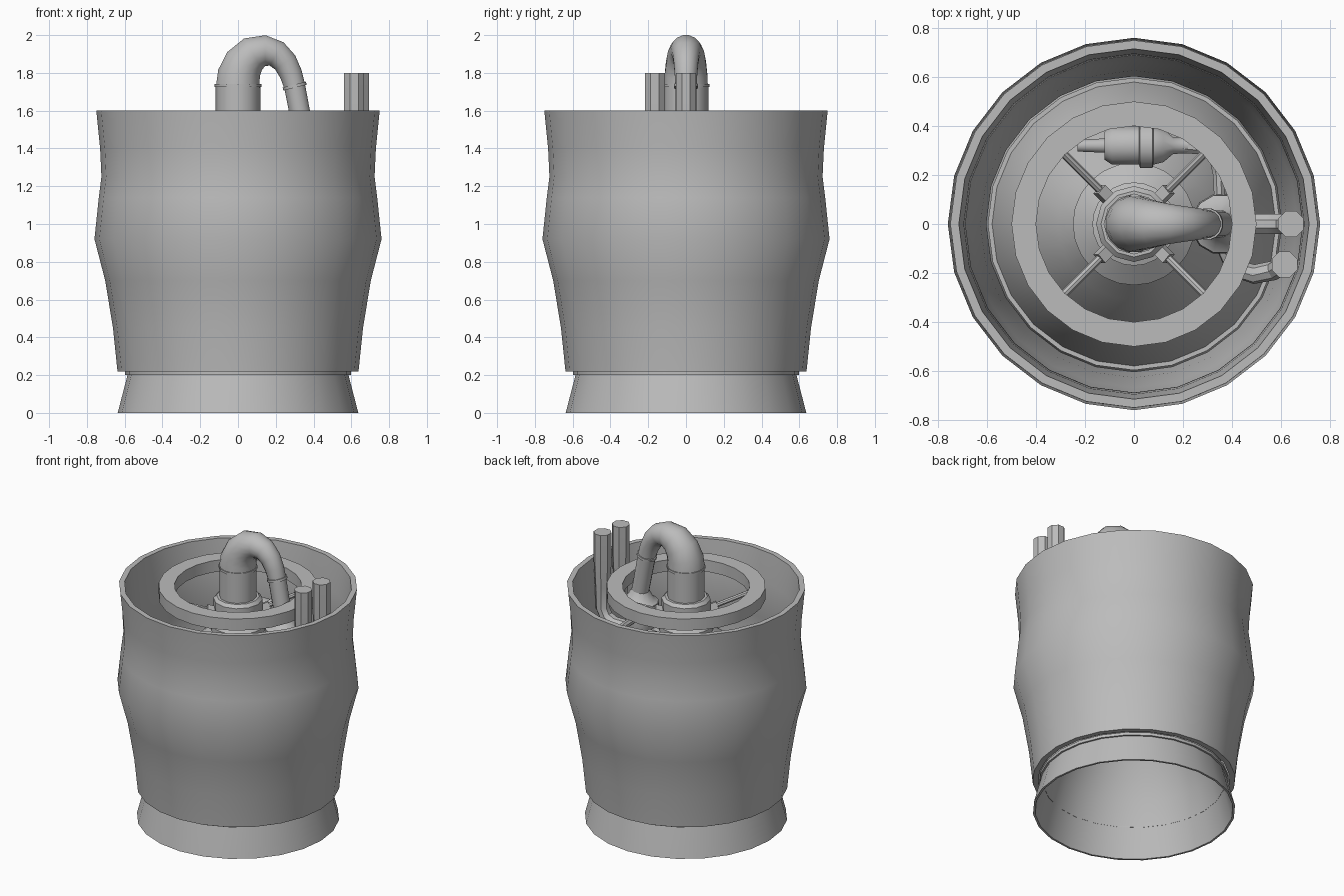
import bpy, bmesh, math
from mathutils import Vector

if "Cube" in bpy.data.objects:
    bpy.data.objects.remove(bpy.data.objects["Cube"])

grey = bpy.data.materials.new("engine grey")
grey.diffuse_color = (0.5, 0.5, 0.5, 1)
grey.use_nodes = True
grey.node_tree.nodes["Principled BSDF"].inputs["Base Color"].default_value = grey.diffuse_color


def finish(name, bm, angle=40):
    bmesh.ops.recalc_face_normals(bm, faces=bm.faces)
    me = bpy.data.meshes.new(name)
    bm.to_mesh(me)
    bm.free()
    ob = bpy.data.objects.new(name, me)
    bpy.context.collection.objects.link(ob)
    me.materials.append(grey)
    bpy.ops.object.select_all(action='DESELECT')
    bpy.context.view_layer.objects.active = ob
    ob.select_set(True)
    bpy.ops.object.shade_smooth_by_angle(angle=math.radians(angle))
    return ob


def lathe(name, profile, n=24, closed=True):
    """Revolve (radius, z) points; closed joins the last point to the first."""
    bm = bmesh.new()
    rings = [[bm.verts.new((r * math.cos(2 * math.pi * i / n),
                            r * math.sin(2 * math.pi * i / n), z))
              for i in range(n)] for r, z in profile]
    pairs = list(zip(rings, rings[1:]))
    if closed:
        pairs.append((rings[-1], rings[0]))
    else:
        bm.faces.new(rings[0])
        bm.faces.new(rings[-1])
    for a, b in pairs:
        for i in range(n):
            j = (i + 1) % n
            bm.faces.new((a[i], a[j], b[j], b[i]))
    return finish(name, bm)


def tube(name, path, n=12, angle=40):
    """Sweep a circle along (x, y, z, radius) points with capped ends."""
    bm = bmesh.new()
    pts = [Vector(p[:3]) for p in path]
    rings, u = [], None
    for k, p in enumerate(pts):
        t = Vector()
        if k > 0:
            t += (p - pts[k - 1]).normalized()
        if k < len(pts) - 1:
            t += (pts[k + 1] - p).normalized()
        t.normalize()
        if u is None:
            u = t.cross(Vector((0, 1, 0)))
            if u.length < 0.1:
                u = t.cross(Vector((0, 0, 1)))
        u = (u - t * u.dot(t)).normalized()
        v = t.cross(u)
        rings.append([bm.verts.new(p + path[k][3] * (
            math.cos(2 * math.pi * (i + 0.5) / n) * u + math.sin(2 * math.pi * (i + 0.5) / n) * v))
            for i in range(n)])
    for a, b in zip(rings, rings[1:]):
        for i in range(n):
            j = (i + 1) % n
            bm.faces.new((a[i], a[j], b[j], b[i]))
    bm.faces.new(rings[0])
    bm.faces.new(rings[-1])
    return finish(name, bm, angle)


def wall(outer, t):
    """Thin-walled closed profile from an outer one."""
    return outer + [(r - t, z) for r, z in reversed(outer)]


# outer shroud
lathe("shroud", wall([(0.638, 0.22), (0.662, 0.45), (0.703, 0.7), (0.76, 0.92),
                      (0.737, 1.14), (0.723, 1.25), (0.73, 1.4), (0.75, 1.6)], 0.035))
# nozzle bell, flared skirt and collar
lathe("nozzle", wall([(0.637, 0.0), (0.585, 0.2), (0.54, 0.36), (0.48, 0.5), (0.4, 0.65),
                      (0.31, 0.78), (0.22, 0.89), (0.16, 0.97)], 0.014))
lathe("nozzle_collar", [(0.57, 0.2), (0.597, 0.2), (0.597, 0.22), (0.57, 0.22)])
# combustion chamber with stepped injector head
lathe("chamber", [(0.16, 0.96), (0.25, 1.08), (0.25, 1.24), (0.17, 1.3), (0.17, 1.34),
                  (0.115, 1.36), (0.115, 1.46)], closed=False)
# mounting ring
lathe("mount_ring", [(0.4, 1.52), (0.5, 1.52), (0.5, 1.6), (0.4, 1.6)])
# central collar, riser and flange
lathe("riser_collar", [(0.12, 1.43), (0.155, 1.44), (0.155, 1.51), (0.135, 1.53), (0.1, 1.53)],
      12, closed=False)
lathe("riser_pipe", [(0.118, 1.4), (0.118, 1.73)], 12, closed=False)
lathe("riser_flange", [(0.124, 1.725), (0.124, 1.74)], 12, closed=False)

# tapering gooseneck and its lower flange
tube("gooseneck", [(0, 0, 1.73, .118), (0.005, 0, 1.79, .115), (0.03, 0, 1.85, .108),
                   (0.08, 0, 1.9, .097), (0.145, 0, 1.918, .083), (0.205, 0, 1.9, .073),
                   (0.25, 0, 1.855, .066), (0.28, 0, 1.795, .061), (0.3, 0, 1.73, .057),
                   (0.35, 0, 1.47, .055)], 16)
tube("gooseneck_flange", [(0.298, 0, 1.738, .065), (0.302, 0, 1.722, .065)], 16)
# vertical pump under the gooseneck
tube("main_pump", [(0.35, 0, 1.48, .056), (0.355, 0, 1.42, .09), (0.355, 0, 1.4, .12),
                   (0.355, 0, 1.32, .125), (0.355, 0, 1.3, .095), (0.355, 0, 1.12, .095),
                   (0.355, 0, 1.06, .05)], 12)
# horizontal pump at the back
tube("side_pump", [(-.23, .32, 1.3, .025), (-.12, .32, 1.3, .03), (-.12, .32, 1.3, .06),
                   (-.09, .32, 1.3, .08), (.02, .32, 1.3, .08), (.025, .32, 1.3, .095),
                   (.075, .32, 1.3, .095), (.08, .32, 1.3, .08), (.12, .32, 1.3, .07),
                   (.16, .32, 1.3, .035), (.22, .32, 1.3, .033)], 12)
tube("pump_link", [(.2, .32, 1.3, .033), (.28, .31, 1.3, .03), (.33, .27, 1.3, .026),
                   (.345, .2, 1.3, .024), (.35, .08, 1.3, .024)], 8)
# feed pipes
tube("feed_pipe_a", [(.64, 0, 1.8, .057), (.64, 0, 1.59, .057), (.64, 0, 1.43, .05),
                     (.64, 0, 1.28, .045), (.61, 0, 1.22, .045), (.55, 0, 1.19, .045),
                     (.36, 0, 1.19, .045)], 8, 30)
tube("feed_pipe_b", [(.615, -.165, 1.8, .057), (.615, -.165, 1.59, .057), (.615, -.165, 1.43, .05),
                     (.61, -.165, 1.3, .04), (.57, -.19, 1.24, .04), (.49, -.205, 1.22, .04),
                     (.41, -.18, 1.22, .04), (.36, -.06, 1.22, .04)], 8, 30)

# four diagonal struts with bracket sleeves
for k in range(4):
    a = math.pi / 4 + k * math.pi / 2
    c, s = math.cos(a), math.sin(a)
    tube(f"strut_{k}", [(.11 * c, .11 * s, 1.42, .016), (.43 * c, .43 * s, 1.53, .016)], 8)
    tube(f"strut_bracket_{k}", [(.13 * c, .13 * s, 1.427, .033), (.2 * c, .2 * s, 1.451, .033)], 4)
